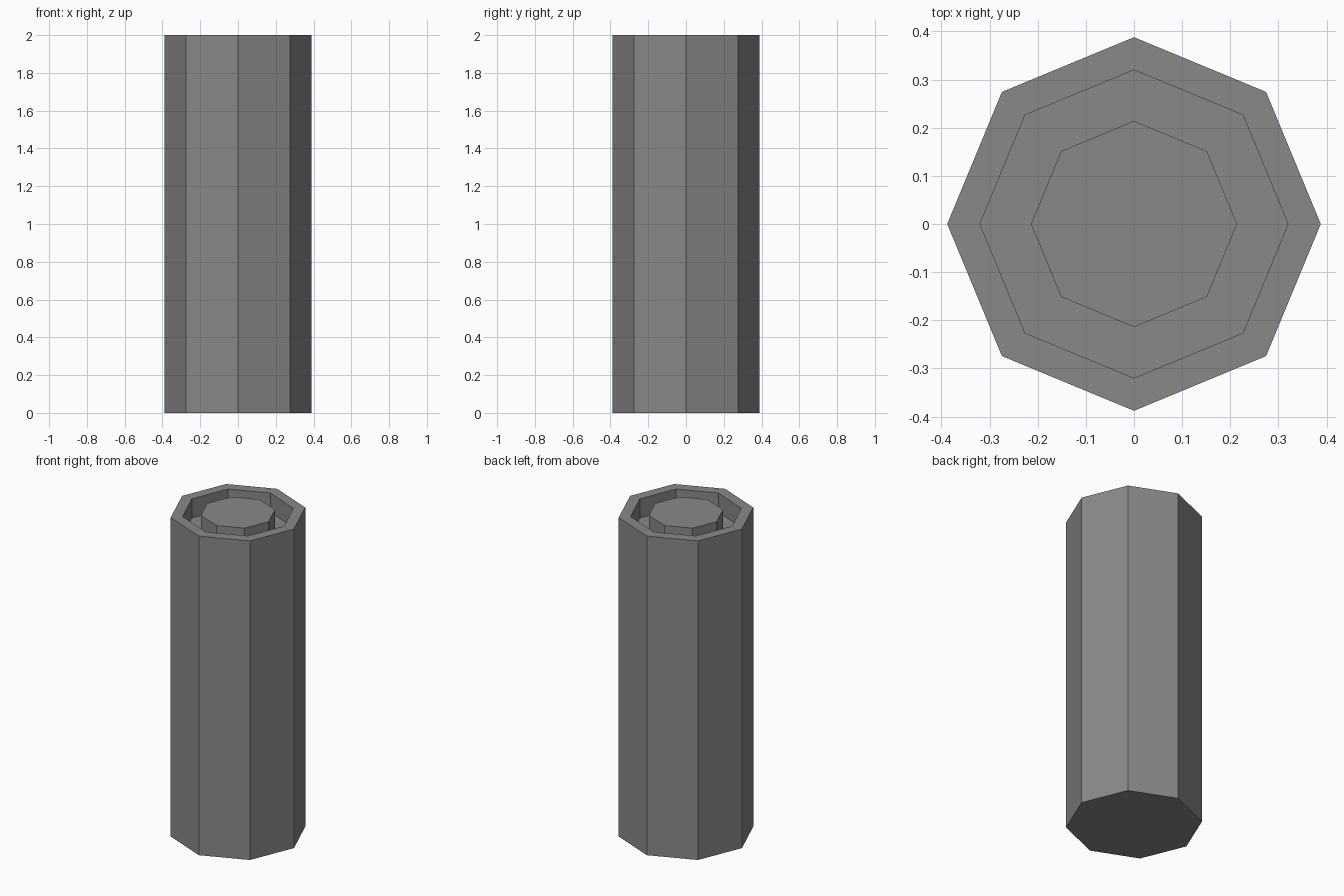
import bpy, bmesh
from math import cos, sin, pi

if "Cube" in bpy.data.objects:
    bpy.data.objects.remove(bpy.data.objects["Cube"])

SIDES = 8
HEIGHT = 2.0
GROOVE = 0.12
# Lathe profile (radius, z): outer wall, rim, ring groove, core
PROFILE = [(0.388, 0), (0.388, HEIGHT), (0.32, HEIGHT), (0.32, HEIGHT - GROOVE),
           (0.214, HEIGHT - GROOVE), (0.214, HEIGHT)]

bm = bmesh.new()
rings = [[bm.verts.new((r * cos(2 * pi * i / SIDES), r * sin(2 * pi * i / SIDES), z))
          for i in range(SIDES)] for r, z in PROFILE]

# Walls between neighbouring rings
for a, b in zip(rings, rings[1:]):
    for i in range(SIDES):
        j = (i + 1) % SIDES
        bm.faces.new((a[i], a[j], b[j], b[i]))

# Bottom and core caps
bm.faces.new(rings[0][::-1])
bm.faces.new(rings[-1])
bmesh.ops.recalc_face_normals(bm, faces=bm.faces)

mesh = bpy.data.meshes.new("grooved_column")
bm.to_mesh(mesh)
bm.free()

# Dark grey finish
grey = bpy.data.materials.new("dark_grey")
grey.diffuse_color = (0.25, 0.25, 0.25, 1)
grey.use_nodes = True
grey.node_tree.nodes["Principled BSDF"].inputs["Base Color"].default_value = grey.diffuse_color
mesh.materials.append(grey)
bpy.context.collection.objects.link(bpy.data.objects.new("grooved_column", mesh))
